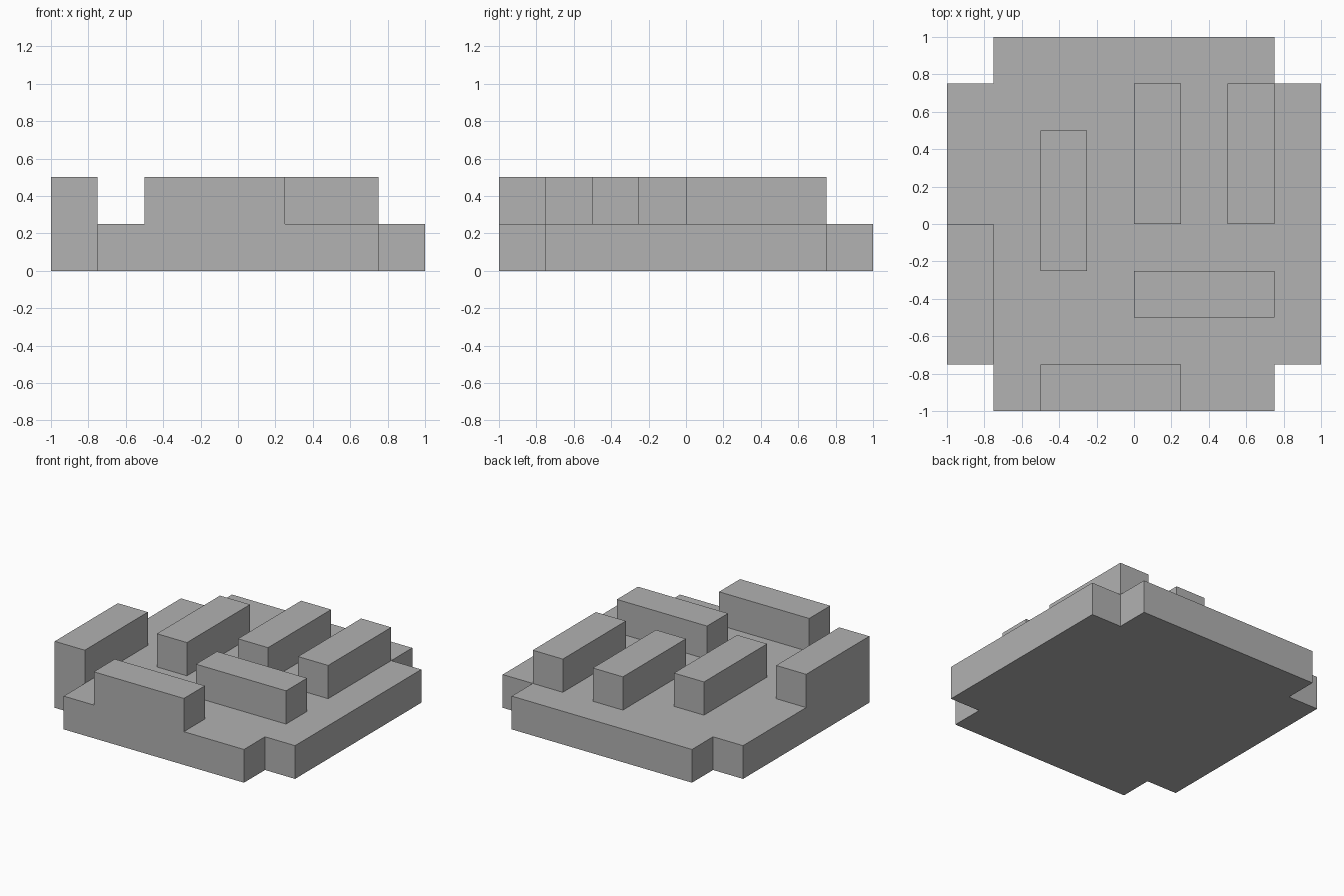
import bpy
import bmesh

cube = bpy.data.objects.get("Cube")
if cube:
    bpy.data.objects.remove(cube, do_unlink=True)

U = 0.25  # grid module

grey = bpy.data.materials.new("plain_grey")
grey.use_nodes = True
colour = (0.445, 0.445, 0.445, 1)
grey.diffuse_color = colour
grey.node_tree.nodes["Principled BSDF"].inputs["Base Color"].default_value = colour


def prism(name, outline, bottom, top, closed_bottom=True):
    """Extrude a flat outline, given in grid modules, between two heights."""
    bm = bmesh.new()
    face = bm.faces.new([bm.verts.new((x * U, y * U, bottom * U)) for x, y in outline])
    lid = bmesh.ops.extrude_face_region(bm, geom=[face], use_keep_orig=True)
    raised = [v for v in lid["geom"] if isinstance(v, bmesh.types.BMVert)]
    bmesh.ops.translate(bm, verts=raised, vec=(0, 0, (top - bottom) * U))
    bmesh.ops.recalc_face_normals(bm, faces=bm.faces)
    if not closed_bottom:
        under = [f for f in bm.faces if f.normal.z < -0.5]
        bmesh.ops.delete(bm, geom=under, context='FACES')
    mesh = bpy.data.meshes.new(name)
    bm.to_mesh(mesh)
    bm.free()
    mesh.materials.append(grey)
    obj = bpy.data.objects.new(name, mesh)
    bpy.context.collection.objects.link(obj)
    return obj


# Square slab with a notch cut from each corner
quarter = [(4, 3), (3, 3), (3, 4)]
outline = []
for turn in range(4):
    outline += quarter
    quarter = [(-y, x) for x, y in quarter]
prism("base_slab", outline, 0, 1)

# Raised bars, each three modules long: corner position and size
bars = {
    "left_edge_bar": (-4, -3, 1, 3),
    "front_edge_bar": (-2, -4, 3, 1),
    "middle_bar": (-2, -1, 1, 3),
    "cross_bar": (0, -2, 3, 1),
    "back_inner_bar": (0, 0, 1, 3),
    "back_outer_bar": (2, 0, 1, 3),
}
for name, (x, y, w, d) in bars.items():
    corners = [(x, y), (x + w, y), (x + w, y + d), (x, y + d)]
    prism(name, corners, 1, 2, closed_bottom=False)
